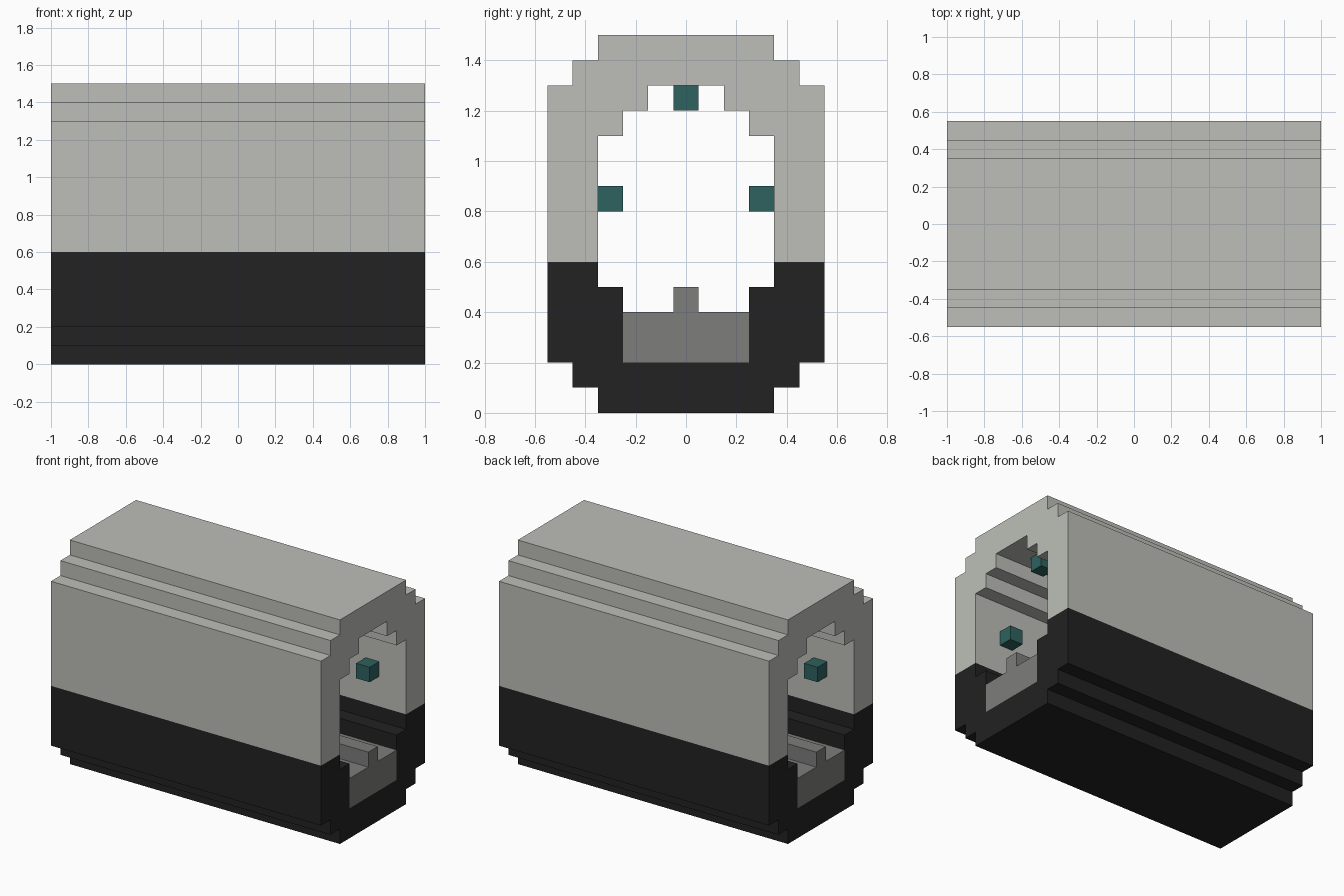
import bpy
import bmesh

default = bpy.data.objects.get("Cube")
if default:
    bpy.data.objects.remove(default, do_unlink=True)


def material(name, rgb):
    mat = bpy.data.materials.new(name)
    mat.use_nodes = True
    color = (*rgb, 1.0)
    mat.diffuse_color = color
    mat.node_tree.nodes["Principled BSDF"].inputs["Base Color"].default_value = color
    return mat


pale_grey = material("pale grey", (0.51, 0.52, 0.48))
black = material("near black", (0.016, 0.016, 0.016))
mid_grey = material("mid grey", (0.205, 0.205, 0.20))
teal = material("teal", (0.026, 0.122, 0.112))


def extrude_profile(name, half, mat, x0=-1.0, x1=1.0, y=0.0):
    """Mirror a half profile of (y, z) points and sweep it along x."""
    outline = half + [(-py, pz) for py, pz in reversed(half)]
    bm = bmesh.new()
    face = bm.faces.new([bm.verts.new((x0, py + y, pz)) for py, pz in outline])
    swept = bmesh.ops.extrude_face_region(bm, geom=[face])["geom"]
    verts = [v for v in swept if isinstance(v, bmesh.types.BMVert)]
    bmesh.ops.translate(bm, verts=verts, vec=(x1 - x0, 0, 0))
    bmesh.ops.recalc_face_normals(bm, faces=bm.faces)
    mesh = bpy.data.meshes.new(name)
    bm.to_mesh(mesh)
    bm.free()
    mesh.materials.append(mat)
    obj = bpy.data.objects.new(name, mesh)
    bpy.context.collection.objects.link(obj)
    return obj


# Stepped lower half of the tunnel
extrude_profile("lower_shell", [
    (.35, 0), (.35, .1), (.45, .1), (.45, .2), (.55, .2), (.55, .6),
    (.35, .6), (.35, .5), (.25, .5), (.25, .2)], black)

# Stepped walls and roof
extrude_profile("upper_shell", [
    (.35, 1.5), (.35, 1.4), (.45, 1.4), (.45, 1.3), (.55, 1.3), (.55, .6),
    (.35, .6), (.35, 1.1), (.25, 1.1), (.25, 1.2), (.15, 1.2), (.15, 1.3)],
    pale_grey)

# Floor bed with its central rail
extrude_profile("floor_and_rail", [
    (.25, .2), (.25, .4), (.05, .4), (.05, .5)], mid_grey)

# Lamps repeated along the ceiling and both walls
for i in range(4):
    x = -0.75 + 0.5 * i
    for side, y, z in (("ceiling", 0, 1.2), ("front", -.3, .8), ("back", .3, .8)):
        extrude_profile(f"{side}_lamp_{i + 1}", [(.05, z), (.05, z + .1)],
                        teal, x - .05, x + .05, y)
